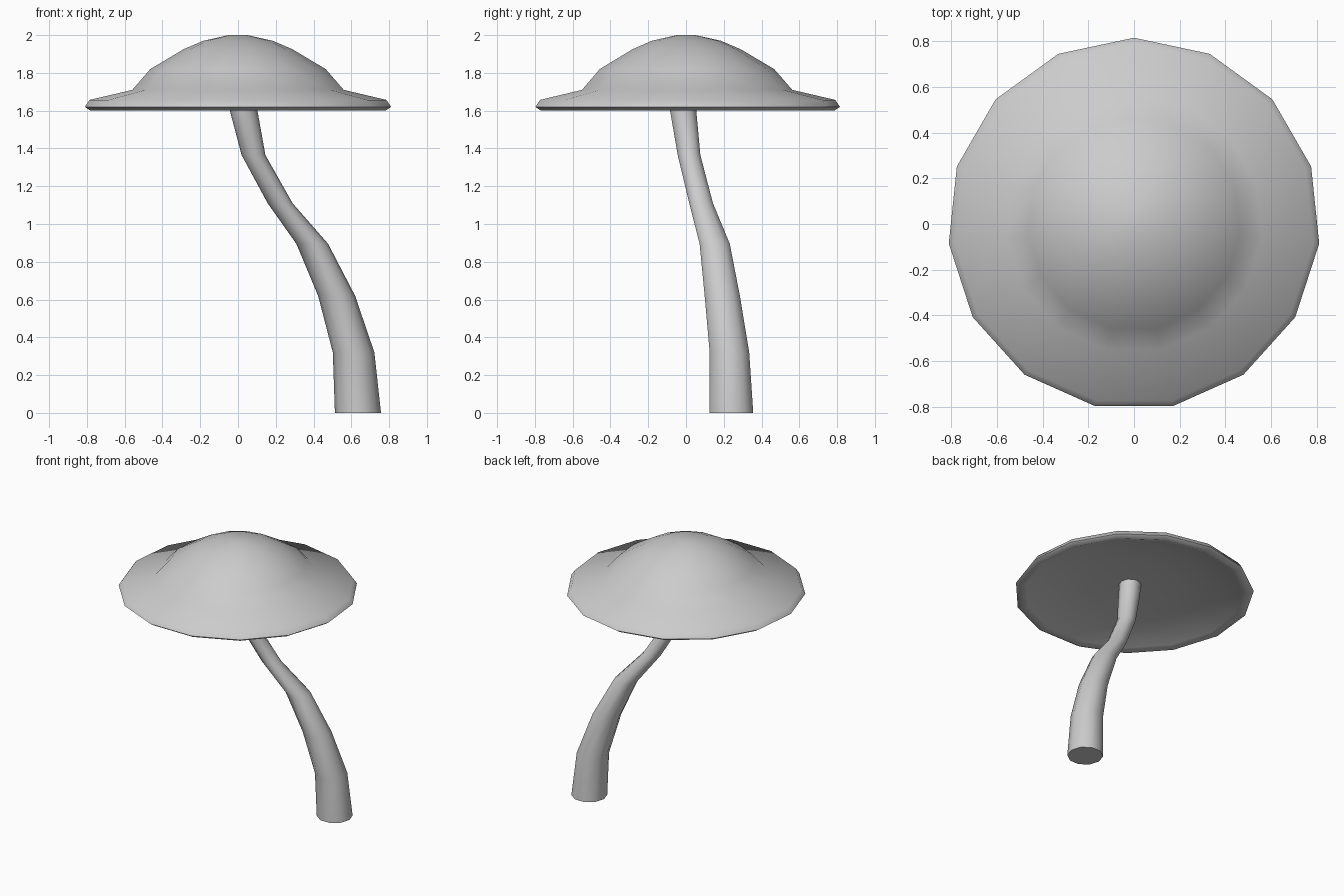
import bpy, bmesh, math

if "Cube" in bpy.data.objects:
    bpy.data.objects.remove(bpy.data.objects["Cube"])


def loft(name, rings, sides, start, angle):
    """Skin horizontal rings (x, y, z, radius); radius 0 closes to a point."""
    bm = bmesh.new()
    loops = []
    for x, y, z, r in rings:
        if r == 0:
            loops.append([bm.verts.new((x, y, z))] * sides)
            continue
        loops.append([bm.verts.new((x + r * math.cos(start + i * math.tau / sides),
                                    y + r * math.sin(start + i * math.tau / sides), z))
                      for i in range(sides)])
    for a, b in zip(loops, loops[1:]):
        for i in range(sides):
            j = (i + 1) % sides
            corners = list(dict.fromkeys((a[i], a[j], b[j], b[i])))
            bm.faces.new(corners)
    for loop, ring in ((loops[0], rings[0]), (loops[-1], rings[-1])):
        if ring[3] > 0:
            bm.faces.new(loop)
    bmesh.ops.recalc_face_normals(bm, faces=bm.faces)
    mesh = bpy.data.meshes.new(name)
    bm.to_mesh(mesh)
    bm.free()
    obj = bpy.data.objects.new(name, mesh)
    bpy.context.collection.objects.link(obj)
    bpy.context.view_layer.objects.active = obj
    obj.select_set(True)
    bpy.ops.object.shade_smooth_by_angle(angle=math.radians(angle))
    obj.select_set(False)
    return obj


# Cap: domed crown, flared brim, rounded rim and shallow hollow underside
cap_profile = [(0, 2.0), (0.05, 2.0), (0.185, 1.97), (0.29, 1.925), (0.467, 1.82),
               (0.563, 1.71), (0.79, 1.657), (0.815, 1.62), (0.785, 1.6),
               (0.74, 1.615), (0.58, 1.66), (0.3, 1.685), (0, 1.69)]
loft("mushroom_cap", [(0, 0, z, r) for r, z in cap_profile], 15, math.pi / 2, 80)

# Stem: tapering bent tube that runs up into the cap
loft("mushroom_stem", [
    (0.635, 0.24, 0.0, 0.122),
    (0.612, 0.23, 0.32, 0.110),
    (0.522, 0.192, 0.62, 0.098),
    (0.393, 0.152, 0.895, 0.084),
    (0.223, 0.08, 1.11, 0.066),
    (0.082, 0.016, 1.365, 0.063),
    (0.03, -0.015, 1.6, 0.073),
    (0.015, -0.02, 1.72, 0.075),
], 10, 0, 60)
